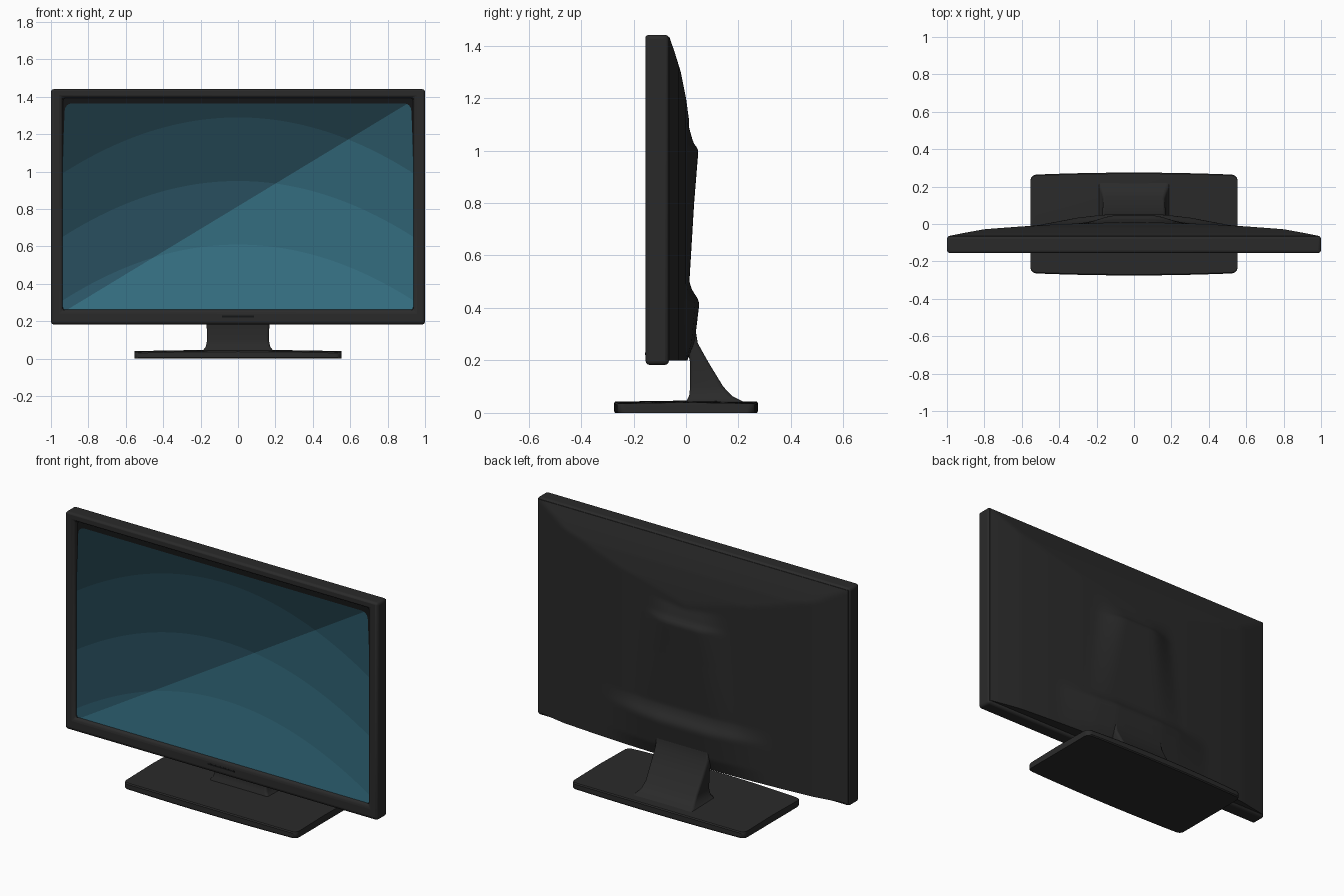
import bpy, bmesh, math
from mathutils import Vector

if "Cube" in bpy.data.objects:
    bpy.data.objects.remove(bpy.data.objects["Cube"])


def lin(c):
    c /= 255
    return c / 12.92 if c <= 0.04045 else ((c + 0.055) / 1.055) ** 2.4


def mat(name, r, g, b):
    m = bpy.data.materials.new(name)
    m.diffuse_color = (lin(r), lin(g), lin(b), 1)
    m.use_nodes = True
    m.node_tree.nodes["Principled BSDF"].inputs["Base Color"].default_value = m.diffuse_color
    return m


def finish(bm, name, mats, bevel=0, angle=35, seg=3):
    bmesh.ops.recalc_face_normals(bm, faces=bm.faces)
    me = bpy.data.meshes.new(name)
    bm.to_mesh(me)
    bm.free()
    ob = bpy.data.objects.new(name, me)
    bpy.context.collection.objects.link(ob)
    for m in mats:
        me.materials.append(m)
    if bevel:
        b = ob.modifiers.new("bevel", 'BEVEL')
        b.width, b.segments = bevel, seg
        b.limit_method, b.angle_limit = 'ANGLE', math.radians(40)
    bpy.ops.object.select_all(action='DESELECT')
    ob.select_set(True)
    bpy.context.view_layer.objects.active = ob
    bpy.ops.object.shade_smooth_by_angle(angle=math.radians(angle))
    return ob


def prism(bm, pts, offset):
    f = bm.faces.new([bm.verts.new(p) for p in pts])
    r = bmesh.ops.extrude_face_region(bm, geom=[f])
    new = [v for v in r['geom'] if isinstance(v, bmesh.types.BMVert)]
    bmesh.ops.translate(bm, verts=new, vec=offset)


def rect(x, z0, z1, y):
    return [(-x, y, z0), (x, y, z0), (x, y, z1), (-x, y, z1)]


def bridge(bm, loops):
    # skin a list of equal-length closed loops and cap both ends
    n = len(loops[0])
    for a, b in zip(loops, loops[1:]):
        for i in range(n):
            j = (i + 1) % n
            bm.faces.new((a[i], a[j], b[j], b[i]))
    bm.faces.new(loops[0])
    bm.faces.new(loops[-1])


def interp(table, v):
    if v <= table[0][0]:
        return table[0][1]
    for (a, p), (b, q) in zip(table, table[1:]):
        if v <= b:
            return p + (q - p) * (v - a) / (b - a)
    return table[-1][1]


def smooth(a, b, v):
    t = max(0, min(1, (v - a) / (b - a)))
    return t * t * (3 - 2 * t)


plastic = mat("charcoal plastic", 42, 42, 42)
black = mat("black border", 20, 21, 22)
bright = [mat(f"bright teal {i}", *c) for i, c in enumerate(
    [(57, 118, 138), (52, 109, 128), (47, 98, 115), (41, 85, 100)])]
dark = [mat(f"dark teal {i}", *c) for i, c in enumerate(
    [(46, 92, 110), (40, 79, 94), (33, 66, 78), (28, 55, 65)])]

# bezel: ring with a rectangular opening, closed behind
bm = bmesh.new()
bridge(bm, [[bm.verts.new(p) for p in rect(*a)] for a in (
    (0.935, 0.262, 1.395, -0.125), (0.942, 0.258, 1.4, -0.155),
    (1.0, 0.183, 1.441, -0.155), (1.0, 0.183, 1.441, -0.065))])
finish(bm, "bezel", [plastic], 0.016)

# black border behind the picture
bm = bmesh.new()
prism(bm, rect(0.936, 0.262, 1.396, -0.132), (0, 0.006, 0))
finish(bm, "screen_border", [black])

# picture: rounded top corners, cut by a diagonal glare line and curved bands
outline = [(-0.937, 0.262), (0.937, 0.262), (0.937, 1.08), (0.927, 1.32)]
arc = [(0.887 + 0.04 * math.cos(a), 1.325 + 0.04 * math.sin(a))
       for a in [math.radians(d) for d in range(15, 91, 15)]]
outline += arc + [(-x, z) for x, z in reversed(arc)] + [(-0.927, 1.32), (-0.937, 1.08)]
bm = bmesh.new()
bm.faces.new([bm.verts.new((x, -0.137, z)) for x, z in outline])


def cut(co, no):
    bmesh.ops.bisect_plane(bm, geom=bm.verts[:] + bm.edges[:] + bm.faces[:],
                           plane_co=co, plane_no=no)


BEND, START, STEP = 0.34, 0.27, 0.34
corner = Vector((0.9, 0, 1.36))
slope = Vector((-1.06, 0, 1.75)).normalized()
cut(corner, slope)
for i in range(1, 48):
    cut((-0.94 + 1.88 * i / 48, 0, 0), (1, 0, 0))
# bend the sheet, slice it level, bend it back: the slices become arcs
for v in bm.verts:
    v.co.z += BEND * v.co.x ** 2
for i in range(1, 4):
    cut((0, 0, START + STEP * i), (0, 0, 1))
for v in bm.verts:
    v.co.z -= BEND * v.co.x ** 2
for f in bm.faces:
    c = f.calc_center_median()
    band = int((c.z + BEND * c.x ** 2 - START) / STEP)
    f.material_index = (4 if (c - corner).dot(slope) > 0 else 0) + max(0, min(3, band))
ob = finish(bm, "screen", bright + dark)
if ob.data.polygons[0].normal.y > 0:
    ob.data.flip_normals()

# small slot under the screen
bm = bmesh.new()
prism(bm, rect(0.085, 0.221, 0.23, -0.1558), (0, 0.005, 0))
finish(bm, "button_strip", [black])

# back shell: bulging surface with a centre column and a low wide ridge
FX = [(0, 0.012), (0.4, -0.001), (0.6, -0.013), (0.8, -0.028), (0.92, -0.05), (1, -0.066)]
FZ = [(0.2, 0.005), (0.9, 0.018), (1.05, 0.018), (1.12, 0.011), (1.2, 0.0), (1.3, -0.02),
      (1.38, -0.045), (1.44, -0.066)]
COLUMN = [(0.45, 0.01), (0.5, 0.013), (0.8, 0.031), (0.985, 0.046), (1.005, 0.046), (1.03, 0.028), (1.1, 0.008)]
RIDGE = [(0.2, 0.0), (0.27, 0.6), (0.34, 0.8), (0.41, 1), (0.43, 0.95), (0.47, 0.3), (0.5, 0.0)]
RIDGE_X = [(0, 0.05), (0.16, 0.05), (0.3, 0.034), (0.5, -0.004), (0.62, -0.022), (1, -0.1)]


def depth(x, z):
    x = abs(x)
    y = min(interp(FX, x), interp(FZ, z))
    if 0.42 < z < 1.1:
        half = 0.21 - 0.07 * (z - 0.45) / 0.55
        y += max(0, interp(COLUMN, z) - y) * (1 - smooth(half - 0.05, half + 0.14, x))
    return y + max(0, interp(RIDGE_X, x) - y) * interp(RIDGE, z)


bm = bmesh.new()
NX, NZ = 80, 100
grid = [[bm.verts.new((x, depth(x, z), z)) for x in [-0.992 + 1.984 * i / NX for i in range(NX + 1)]]
        for z in [0.2 + 1.232 * j / NZ for j in range(NZ + 1)]]
for j in range(NZ):
    for i in range(NX):
        bm.faces.new((grid[j][i], grid[j][i + 1], grid[j + 1][i + 1], grid[j + 1][i]))
r = bmesh.ops.extrude_edge_only(bm, edges=[e for e in bm.edges if e.is_boundary])
for v in r['geom']:
    if isinstance(v, bmesh.types.BMVert):
        v.co.y = -0.08
bmesh.ops.holes_fill(bm, edges=[e for e in bm.edges if e.is_boundary], sides=0)
finish(bm, "back_shell", [plastic], angle=50)

# neck: stacked cross-sections, flaring into the base
NECK = [(0.035, 0.195, 0.0, 0.235), (0.05, 0.183, 0.004, 0.205), (0.065, 0.172, 0.012, 0.175),
        (0.1, 0.165, 0.016, 0.142), (0.19, 0.168, 0.016, 0.087), (0.265, 0.17, 0.0, 0.045),
        (0.32, 0.17, -0.02, 0.036)]
bm = bmesh.new()
bridge(bm, [[bm.verts.new(p) for p in ((-x, a, z), (x, a, z), (x, b, z), (-x, b, z))]
            for z, x, a, b in NECK])
finish(bm, "stand_neck", [plastic], 0.012)

# base plate: rounded corners, bowed front and back, slightly crowned top
bm = bmesh.new()
right = [(0.553, 0.03, 0.233)] + [
    (0.523 + 0.03 * math.cos(a), 0.03, 0.234 + 0.03 * math.sin(a))
    for a in [math.radians(d) for d in (10, 30, 50, 70, 90)]]
xs = [(x, d) for x, _, d in right] + [(0.553 * k, 0.275 - 0.012 * k * k) for k in (0.8, 0.6, 0.4, 0.2)]
half = [(-x, d) for x, d in xs] + [(0, 0.275)] + xs[::-1]
sections = []
for x, d in half:
    top = 0.047 - 0.007 * (x / 0.553) ** 2
    sections.append([bm.verts.new(p) for p in (
        (x, -d, 0.006), (x, -d * 0.98, 0), (x, d * 0.98, 0), (x, d, 0.006),
        (x, d, top - 0.01), (x, d * 0.98, top - 0.004), (x, 0, top),
        (x, -d * 0.98, top - 0.004), (x, -d, top - 0.01))])
bridge(bm, sections)
finish(bm, "stand_base", [plastic])
